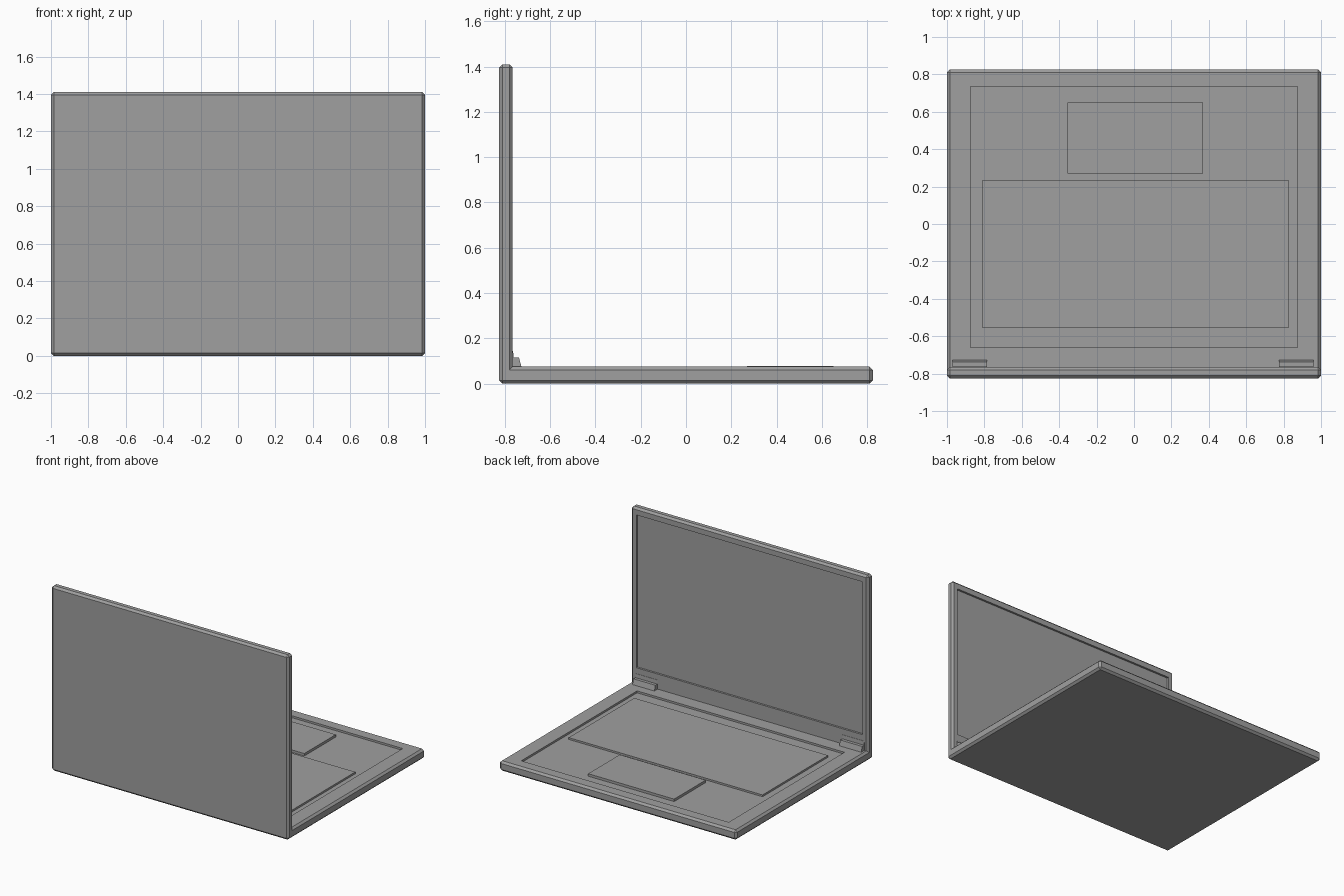
import bpy
import bmesh

cube = bpy.data.objects.get("Cube")
if cube:
    bpy.data.objects.remove(cube, do_unlink=True)

grey = bpy.data.materials.new("plain grey")
grey.use_nodes = True
colour = (0.35, 0.35, 0.35, 1)
grey.diffuse_color = colour
for node in grey.node_tree.nodes:
    if node.type == 'BSDF_PRINCIPLED':
        node.inputs["Base Color"].default_value = colour


def extrude_profile(name, points, x0, x1, chamfer=0, inner=None):
    """Extrude a (y, z) profile along x; chamfer every edge except the inner one."""
    bm = bmesh.new()
    face = bm.faces.new([bm.verts.new((x0, y, z)) for y, z in points])
    swept = bmesh.ops.extrude_face_region(bm, geom=[face])["geom"]
    moved = [v for v in swept if isinstance(v, bmesh.types.BMVert)]
    bmesh.ops.translate(bm, verts=moved, vec=(x1 - x0, 0, 0))
    bmesh.ops.recalc_face_normals(bm, faces=bm.faces[:])
    if chamfer:
        def is_inner(v):
            return inner and abs(v.co.y - inner[0]) + abs(v.co.z - inner[1]) < 1e-4
        edges = [e for e in bm.edges if not all(is_inner(v) for v in e.verts)]
        bmesh.ops.bevel(bm, geom=edges, offset=chamfer, segments=1,
                        affect='EDGES', clamp_overlap=True)
    mesh = bpy.data.meshes.new(name)
    bm.to_mesh(mesh)
    bm.free()
    mesh.materials.append(grey)
    obj = bpy.data.objects.new(name, mesh)
    bpy.context.collection.objects.link(obj)
    return obj


def box(name, x, y, z):
    points = [(y[0], z[0]), (y[1], z[0]), (y[1], z[1]), (y[0], z[1])]
    return extrude_profile(name, points, x[0], x[1])


def cut(target, cutter):
    cutter.hide_render = True
    mod = target.modifiers.new("recess", 'BOOLEAN')
    mod.operation = 'DIFFERENCE'
    mod.solver = 'EXACT'
    mod.object = cutter
    bpy.context.view_layer.objects.active = target
    bpy.ops.object.modifier_apply(modifier=mod.name)
    bpy.data.objects.remove(cutter, do_unlink=True)


# Shell: lid and base as one L-shaped body
back, near, lid, deck, top = -0.825, 0.825, -0.765, 0.075, 1.41
floor = deck - 0.015
shell = extrude_profile(
    "lid_and_base_shell",
    [(back, 0), (near, 0), (near, deck), (lid, deck), (lid, top), (back, top)],
    -1, 1, chamfer=0.015, inner=(lid, deck))

# Shallow recesses for the deck and the screen
cut(shell, box("deck_cutter", (-0.875, 0.875), (-0.66, 0.735), (floor, 0.2)))
cut(shell, box("screen_cutter", (-0.955, 0.955), (lid - 0.015, -0.6), (0.19, 1.355)))

# Raised panels on the deck
box("keyboard_panel", (-0.81, 0.825), (-0.555, 0.235), (floor - 0.005, deck - 0.001))
box("touchpad", (-0.355, 0.37), (0.27, 0.65), (floor - 0.005, deck + 0.004))

# Hinges in the corner between lid and base
for side, x0, x1 in (("right", -0.97, -0.785), ("left", 0.775, 0.96)):
    extrude_profile(
        side + "_hinge",
        [(lid - 0.005, deck - 0.005), (-0.725, deck - 0.005), (-0.737, 0.115),
         (-0.761, 0.115), (-0.763, 0.145), (lid - 0.005, 0.145)], x0, x1)
